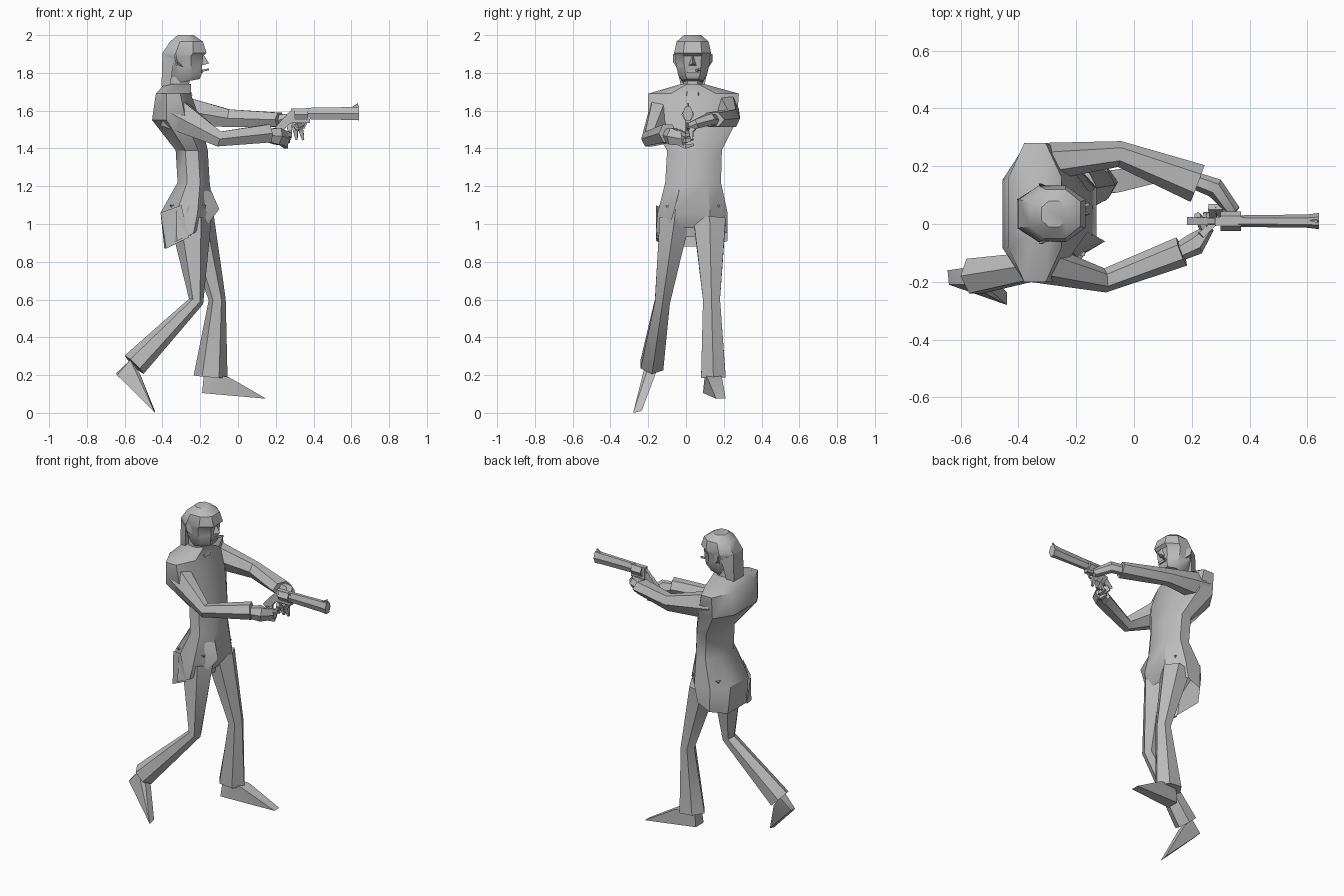
import bpy, bmesh, math
from mathutils import Vector

cube = bpy.data.objects.get("Cube")
if cube:
    bpy.data.objects.remove(cube, do_unlink=True)

grey = bpy.data.materials.new("plain_grey")
grey.use_nodes = True
grey.diffuse_color = (0.5, 0.5, 0.5, 1)
grey.node_tree.nodes["Principled BSDF"].inputs["Base Color"].default_value = (0.5, 0.5, 0.5, 1)


def finish(name, bm):
    bmesh.ops.recalc_face_normals(bm, faces=bm.faces)
    mesh = bpy.data.meshes.new(name)
    bm.to_mesh(mesh)
    bm.free()
    mesh.materials.append(grey)
    ob = bpy.data.objects.new(name, mesh)
    bpy.context.collection.objects.link(ob)
    bpy.ops.object.select_all(action='DESELECT')
    ob.select_set(True)
    bpy.context.view_layer.objects.active = ob
    bpy.ops.object.shade_smooth_by_angle(angle=math.radians(35))
    return ob


def loft(name, rings, bottom=True, top=True):
    """Skin a list of closed point rings."""
    bm = bmesh.new()
    rows = [[bm.verts.new(p) for p in ring] for ring in rings]
    n = len(rows[0])
    for a, b in zip(rows, rows[1:]):
        for i in range(n):
            j = (i + 1) % n
            bm.faces.new((a[i], a[j], b[j], b[i]))
    if bottom:
        bm.faces.new(rows[0])
    if top:
        bm.faces.new(rows[-1])
    return finish(name, bm)


def limb(name, path, ref, sides=6):
    """Tube along path points (x, y, z, half_side, half_ref)."""
    pts = [Vector(p[:3]) for p in path]
    ref, rings = Vector(ref), []
    for i, p in enumerate(path):
        dirs = [(pts[k + 1] - pts[k]).normalized() for k in (i - 1, i) if 0 <= k < len(pts) - 1]
        t = sum(dirs, Vector()).normalized()
        side = t.cross(ref).normalized()
        up = side.cross(t)
        turn = 0 if sides == 6 else math.pi / sides
        sx, sy = (1, 1 / math.sin(math.pi / 3)) if sides == 6 else (1.41, 1.41)
        rings.append([pts[i] + side * p[3] * sx * math.cos(a) + up * p[4] * sy * math.sin(a)
                      for a in (turn + math.tau * k / sides for k in range(sides))])
    return loft(name, rings)


def hull(name, points):
    bm = bmesh.new()
    for p in points:
        bm.verts.new(p)
    res = bmesh.ops.convex_hull(bm, input=bm.verts)
    loose = [v for v in bm.verts if not v.link_faces]
    bmesh.ops.delete(bm, geom=loose, context='VERTS')
    bmesh.ops.dissolve_limit(bm, angle_limit=0.02, verts=bm.verts, edges=bm.edges)
    return finish(name, bm)


def box(name, x0, x1, y0, y1, z0, z1):
    return hull(name, [(x, y, z) for x in (x0, x1) for y in (y0, y1) for z in (z0, z1)])


OCT = [(1, .5), (.4, 1), (-.4, 1), (-1, .5), (-1, -.5), (-.4, -1), (.4, -1), (1, -.5)]


def ring(z, xb, xf, yr, yl, tilt=0):
    """Eight-sided body section with a forward tilt."""
    cx, cy, hx, hy = (xb + xf) / 2, (yr + yl) / 2, (xf - xb) / 2, (yl - yr) / 2
    return [(cx + hx * u, cy + hy * v, z + tilt * u) for u, v in OCT]


# Jacket, open at the hem, with the loose front flap
loft("jacket", [
    ring(.93, -.39, -.17, -.16, .22, .05),
    ring(1.06, -.41, -.13, -.15, .22),
    ring(1.22, -.32, -.15, -.11, .185),
    ring(1.39, -.33, -.16, -.10, .19),
    ring(1.55, -.455, -.20, -.20, .27),
    ring(1.69, -.435, -.25, -.20, .28),
    ring(1.74, -.39, -.25, -.03, .10)], bottom=False)
hull("jacket_flap", [(-.17, -.02, 1.24), (-.1, -.06, 1.08), (-.2, -.1, .94),
                     (-.27, -.15, 1.08), (-.2, -.09, 1.2), (-.26, -.155, .94)])
hull("coat_tail", [(-.39, -.07, .87), (-.41, -.08, 1.06), (-.3, -.16, 1.1),
                   (-.26, -.16, .93), (-.38, -.13, .87)])
hull("pelvis", [(x, y, 1.1) for x in (-.36, -.17) for y in (-.11, .18)]
     + [(x, y, .93) for x in (-.3, -.2) for y in (0, .09)])

# Flared trousers
limb("left_leg", [(-.215, .125, 1.02, .09, .085), (-.11, .135, .6, .045, .045),
                  (-.145, .145, .19, .09, .065)], (0, 1, 0))
limb("right_leg", [(-.25, -.06, 1.02, .11, .08), (-.222, -.125, .59, .04, .04),
                   (-.55, -.18, .255, .07, .06)], (0, 1, 0))

# Pointed shoes
hull("left_shoe", [(-.18, .1, .21), (-.18, .17, .21), (-.19, .09, .105), (-.19, .17, .105),
                   (-.05, .11, .19), (-.05, .19, .19), (.15, .16, .075), (.15, .21, .075)])
hull("right_shoe", [(-.645, -.16, .21), (-.64, -.21, .2), (-.57, -.15, .28), (-.57, -.21, .28),
                    (-.52, -.16, .21), (-.52, -.21, .21), (-.44, -.28, 0), (-.44, -.235, .01)])

# Sleeves and hands
UP = (0, 0, 1)
limb("left_arm", [(-.35, .21, 1.61, .07, .08), (-.05, .242, 1.56, .045, .047),
                  (.22, .14, 1.552, .068, .037)], UP)
limb("right_arm", [(-.36, -.125, 1.6, .075, .09), (-.1, -.195, 1.45, .042, .04),
                   (.165, -.095, 1.48, .052, .048)], UP)
limb("left_hand", [(.21, .15, 1.55, .03, .028), (.28, .125, 1.555, .035, .03),
                   (.335, .055, 1.53, .03, .025), (.31, .01, 1.51, .015, .02)], UP)
limb("right_hand", [(.14, -.105, 1.47, .03, .03), (.21, -.07, 1.465, .04, .045),
                    (.25, -.02, 1.45, .025, .035), (.22, .03, 1.48, .012, .02)], UP)
for i in range(3):
    limb(f"left_finger_{i + 1}", [(.32 - .025 * i, .06, 1.53, .013, .013),
                                  (.335 - .03 * i, .025, 1.49, .012, .012),
                                  (.345 - .035 * i, .03, 1.445, .006, .006)], (0, 1, 0), 4)
    limb(f"right_finger_{i + 1}", [(.23, -.04, 1.49 - .03 * i, .012, .012),
                                   (.275 - .01 * i, .0, 1.47 - .03 * i, .011, .011),
                                   (.265 - .01 * i, .04, 1.48 - .03 * i, .006, .006)], UP, 4)

# Revolver
limb("barrel", [(.36, .01, 1.585, .02, .03), (.6, .01, 1.585, .023, .034),
                (.64, .01, 1.585, .028, .036)], UP)
hull("front_sight", [(.59, .01, 1.61), (.635, .005, 1.64), (.635, .015, 1.64), (.64, .01, 1.6), (.6, .015, 1.6)])
limb("cylinder", [(.3, .01, 1.58, .034, .03), (.37, .01, 1.58, .034, .03)], UP)
box("gun_frame", .28, .38, -.005, .025, 1.535, 1.612)
hull("hammer", [(.25, y, 1.57) for y in (0, .02)] + [(.29, y, 1.612) for y in (0, .02)]
     + [(.3, y, 1.55) for y in (0, .02)])
limb("grip", [(.3, .01, 1.57, .025, .012), (.25, .01, 1.54, .022, .013), (.2, .01, 1.48, .022, .014)],
     (0, 1, 0), 4)
limb("trigger_guard", [(.28, .01, 1.54, .005, .005), (.31, .01, 1.505, .005, .005),
                       (.35, .01, 1.51, .005, .005), (.365, .01, 1.545, .005, .005)], (0, 1, 0), 4)

# Head
MID = .035


def head_ring(z, xb, xf, w, tilt=0):
    return ring(z, xb, xf, MID - w, MID + w, tilt)


loft("neck", [head_ring(1.68, -.39, -.24, .06), head_ring(1.73, -.37, -.26, .05),
              head_ring(1.82, -.36, -.25, .06)])
loft("head", [
    head_ring(1.755, -.34, -.205, .055, .012),
    head_ring(1.785, -.36, -.195, .075),
    head_ring(1.84, -.385, -.19, .088),
    head_ring(1.89, -.4, -.185, .093),
    head_ring(1.905, -.4, -.167, .098),
    head_ring(1.965, -.36, -.185, .085),
    head_ring(2.0, -.32, -.235, .045)])
hull("nose", [(-.185, MID, 1.9), (-.152, MID, 1.85), (-.19, MID - .02, 1.84), (-.19, MID + .02, 1.84)])
hull("back_hair", [(x, MID + s * w, z) for s in (-1, 1) for x, w, z in
                   ((-.4, .05, 1.9), (-.34, .09, 1.87), (-.405, .05, 1.73), (-.36, .06, 1.72))])
for s, side in ((1, "left"), (-1, "right")):
    hull(side + "_ear", [(-.32, MID + s * .085, 1.84), (-.29, MID + s * .085, 1.83), (-.33, MID + s * .105, 1.9),
                         (-.29, MID + s * .09, 1.9), (-.32, MID + s * .105, 1.86)])
box("lips", -.2, -.185, MID - .03, MID + .03, 1.8, 1.815)
limb("cigarette", [(-.2, .05, 1.81, .005, .005), (-.155, .07, 1.818, .005, .005)], UP, 4)
